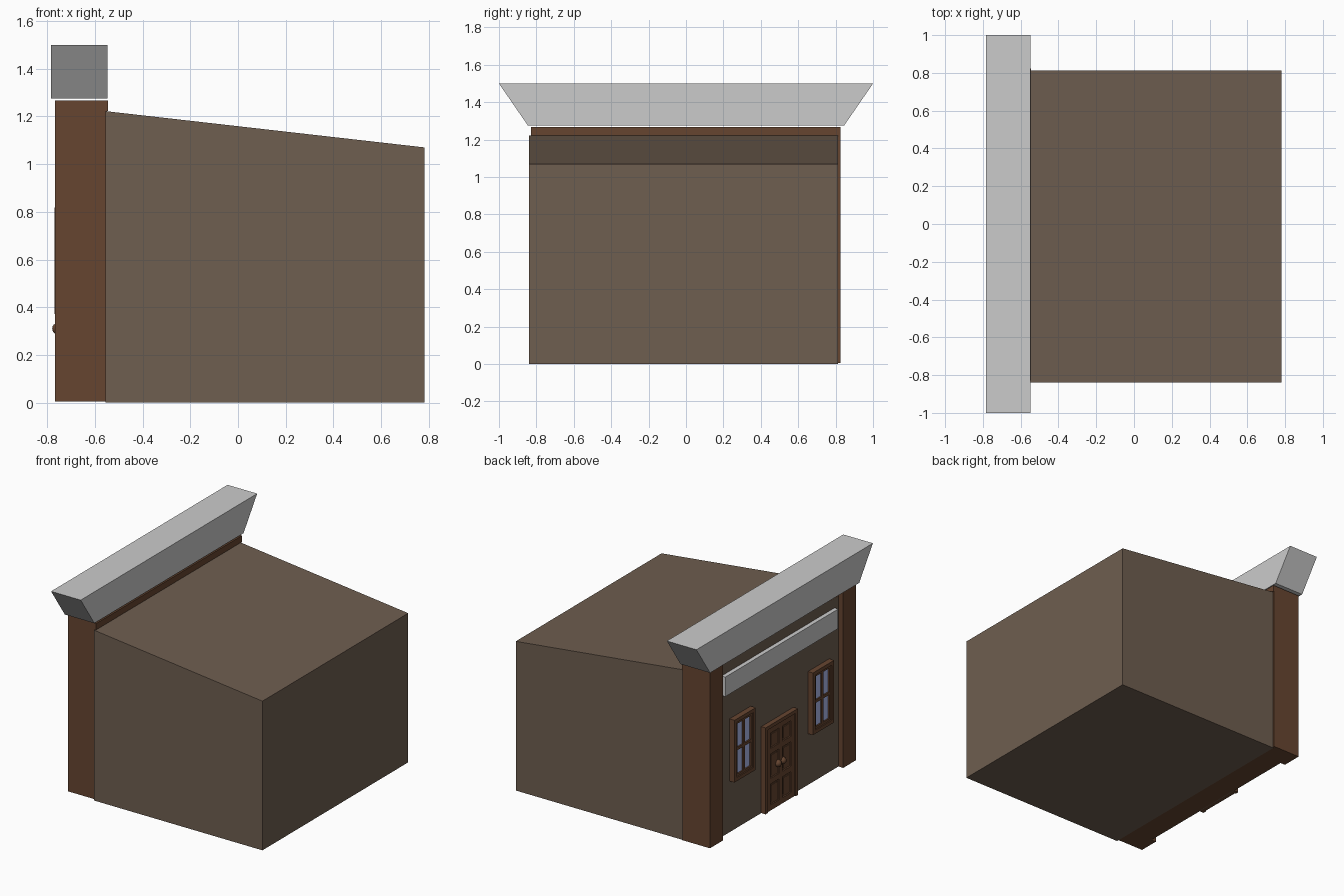
import bpy, bmesh
from mathutils import Vector

if "Cube" in bpy.data.objects:
    bpy.data.objects.remove(bpy.data.objects["Cube"])


def material(name, rgb):
    m = bpy.data.materials.new(name)
    m.diffuse_color = (*rgb, 1)
    m.use_nodes = True
    m.node_tree.nodes["Principled BSDF"].inputs["Base Color"].default_value = m.diffuse_color
    return m


WALL = material("wall_paint", (0.158, 0.112, 0.08))
WOOD = material("brown_wood", (0.134, 0.06, 0.03))
GLASS = material("blue_glass", (0.42, 0.50, 0.85))


def boxes(name, ranges, mat=None):
    """One object made of boxes, each given as (x0, x1, y0, y1, z0, z1)."""
    bm = bmesh.new()
    for x0, x1, y0, y1, z0, z1 in ranges:
        lo, hi = Vector((x0, y0, z0)), Vector((x1, y1, z1))
        for v in bmesh.ops.create_cube(bm, size=1)["verts"]:
            v.co = (lo + hi) / 2 + v.co * (hi - lo)
    return finish(name, bm, mat)


def prism(name, profile, offset, mat=None):
    """Extrude a flat outline along an offset."""
    bm = bmesh.new()
    face = bm.faces.new([bm.verts.new(p) for p in profile])
    geo = bmesh.ops.extrude_face_region(bm, geom=[face])["geom"]
    bmesh.ops.translate(bm, vec=offset, verts=[g for g in geo if isinstance(g, bmesh.types.BMVert)])
    bmesh.ops.recalc_face_normals(bm, faces=bm.faces)
    return finish(name, bm, mat)


def finish(name, bm, mat):
    me = bpy.data.meshes.new(name)
    bm.to_mesh(me)
    bm.free()
    ob = bpy.data.objects.new(name, me)
    bpy.context.collection.objects.link(ob)
    if mat:
        me.materials.append(mat)
    return ob


def lattice(name, x0, x1, ys, zs, bar, mat):
    """Full-height posts centred at ys, with rails between them centred at zs."""
    h = bar / 2
    parts = [(x0, x1, y - h, y + h, zs[0] - h, zs[-1] + h) for y in ys]
    for a, b in zip(ys, ys[1:]):
        parts += [(x0, x1, a + h, b - h, z - h, z + h) for z in zs]
    return boxes(name, parts, mat)


# main block with its sloping roof
prism("building_body", [(-0.555, -0.84, 0), (0.782, -0.84, 0), (0.782, -0.84, 1.07), (-0.555, -0.84, 1.222)],
      (0, 1.652, 0), WALL)

# wooden wall core with painted street face, lintel behind the cornice, corner pillars
boxes("facade_core", [(-0.725, -0.555, -0.69, 0.685, 0.005, 1.235)], WOOD)
boxes("facade_wall", [(-0.73, -0.725, -0.69, 0.685, 0.005, 1.235)], WALL)
boxes("facade_lintel", [(-0.73, -0.545, -0.829, 0.824, 1.222, 1.267)], WOOD)
for name, y0, y1 in (("pillar_right", -0.83, -0.685), ("pillar_left", 0.68, 0.825)):
    boxes(name, [(-0.768, -0.55, y0, y1, 0.005, 1.267)], WOOD)

# flared cornice
prism("cornice", [(-0.783, -0.845, 1.275), (-0.783, 0.845, 1.275), (-0.783, 1, 1.5), (-0.783, -1, 1.5)],
      (0.235, 0, 0))

# blank sign board
boxes("sign_board", [(-0.76, -0.73, -0.64, 0.64, 1.02, 1.16)])

# windows: outer frame, thin glazing bars, glass
for name, y in (("window_left", 0.43), ("window_right", -0.46)):
    z, w, h = 0.595, 0.107, 0.21
    lattice(name + "_frame", -0.77, -0.73, (y - w, y + w), (z - h, z + h), 0.026, WOOD)
    lattice(name + "_bars", -0.762, -0.73, (y - w + 0.02, y, y + w - 0.02),
            (z - h + 0.02, z, z + h - 0.02), 0.02, WOOD)
    boxes(name + "_glass", [(-0.752, -0.73, y - w, y + w, z - h, z + h)], GLASS)

# double door: frame, backing, panel mouldings
boxes("door_frame", [(-0.765, -0.73, -0.175, -0.15, 0.005, 0.625), (-0.765, -0.73, 0.165, 0.19, 0.005, 0.625),
                     (-0.765, -0.73, -0.15, 0.165, 0.60, 0.625)], WOOD)
boxes("door_leaves", [(-0.747, -0.73, -0.15, 0.165, 0.005, 0.60)], WOOD)
lattice("door_rails", -0.757, -0.747, (-0.131, 0.007, 0.145), (0.025, 0.215, 0.43, 0.58), 0.04, WOOD)
for side in (-1, 1):
    y = 0.007 + side * 0.069
    boxes("door_panels", [(-0.752, -0.747, y - 0.032, y + 0.032, a, b)
                          for a, b in ((0.062, 0.18), (0.25, 0.395), (0.465, 0.545))], WOOD)

# door knobs
for side in (-1, 1):
    bm = bmesh.new()
    bmesh.ops.create_uvsphere(bm, u_segments=12, v_segments=8, radius=0.025)
    bmesh.ops.translate(bm, vec=(-0.754, 0.007 + side * 0.027, 0.31), verts=bm.verts)
    for f in bm.faces:
        f.smooth = True
    finish("door_knob", bm, WOOD)
